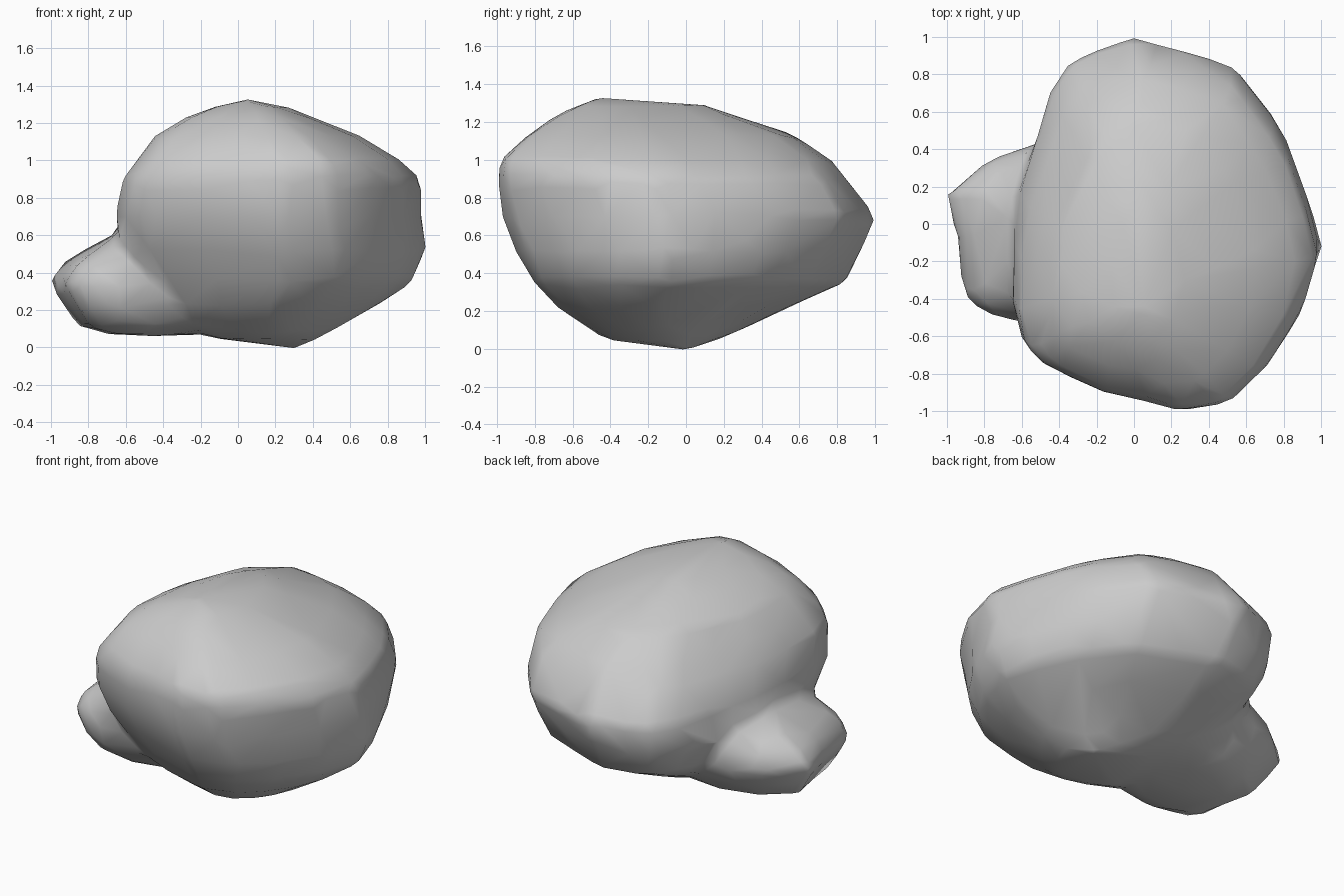
import bpy, bmesh

if "Cube" in bpy.data.objects:
    bpy.data.objects.remove(bpy.data.objects["Cube"])


def fit(points):
    """Scale an outline so it spans -1..1 on both axes."""
    xs, ys = [p[0] for p in points], [p[1] for p in points]
    return [(2 * (x - min(xs)) / (max(xs) - min(xs)) - 1,
             2 * (y - min(ys)) / (max(ys) - min(ys)) - 1) for x, y in points]


def corner_scale(u, v, z, corners):
    """Fuller or slimmer corners (by quadrant sign), one amount low and one high."""
    low, high = corners.get((u > 0, v > 0), (0, 0))
    w_low = max(0, min(1, (0.8 - z) / 0.35))
    w_high = max(0, min(1, (z - 0.85) / 0.2))
    return 1 + (low * w_low + high * w_high) * min(1, 2 * abs(u * v))


def loft(name, outline, levels, bottom, top, corners={}):
    """Stack copies of an outline; each level is z, x min, x max, y min, y max."""
    bm = bmesh.new()
    rings = []
    for z, x0, x1, y0, y1 in levels:
        ring = []
        for u, v in fit(outline):
            s = corner_scale(u, v, z, corners)
            ring.append(bm.verts.new(((x0 + x1) / 2 + s * u * (x1 - x0) / 2,
                                      (y0 + y1) / 2 + s * v * (y1 - y0) / 2, z)))
        rings.append(ring)
    n = len(outline)
    low, high = bm.verts.new(bottom), bm.verts.new(top)
    for i in range(n):
        j = (i + 1) % n
        bm.faces.new((low, rings[0][j], rings[0][i]))
        bm.faces.new((high, rings[-1][i], rings[-1][j]))
        for a, b in zip(rings, rings[1:]):
            bm.faces.new((a[i], a[j], b[j], b[i]))
    bmesh.ops.recalc_face_normals(bm, faces=bm.faces)
    bmesh.ops.triangulate(bm, faces=bm.faces)
    mesh = bpy.data.meshes.new(name)
    bm.to_mesh(mesh)
    bm.free()
    obj = bpy.data.objects.new(name, mesh)
    bpy.context.collection.objects.link(obj)
    return obj


# Large boulder with uneven corners
boulder_plan = [(1.0, -.12), (.94, .15), (.84, .45), (.76, .6), (.55, .86), (.28, .93),
                (0, .99), (-.2, .91), (-.34, .84), (-.44, .69), (-.52, .44), (-.62, .17),
                (-.66, -.1), (-.68, -.4), (-.63, -.62), (-.54, -.72), (-.4, -.79),
                (-.2, -.88), (.05, -.93), (.24, -.98), (.52, -.91), (.72, -.71), (.9, -.43)]
boulder_levels = [(.05, -.14, .43, -.43, .17), (.12, -.30, .57, -.54, .33),
                  (.23, -.46, .76, -.70, .55), (.35, -.55, .94, -.81, .82),
                  (.52, -.65, 1.01, -.91, .91), (.70, -.67, .99, -.98, 1.0),
                  (.90, -.62, .98, -1.0, .865), (1.0, -.54, .86, -.975, .79),
                  (1.13, -.45, .65, -.83, .60), (1.23, -.28, .40, -.69, .29),
                  (1.29, -.12, .25, -.57, .13)]
boulder = loft("boulder", boulder_plan, boulder_levels, (.34, .02, -.01), (.04, -.47, 1.33),
               {(True, True): (-.09, -.05), (False, True): (.09, -.08),
                (False, False): (-.06, 0), (True, False): (0, .09)})

# Small lump against the left side
lump_plan = [(-1, .15), (-.95, -.08), (-.92, -.38), (-.84, -.46), (-.72, -.51), (-.5, -.52),
             (-.28, -.45), (-.16, -.25), (-.12, 0), (-.18, .25), (-.32, .42), (-.52, .44),
             (-.68, .39), (-.82, .32)]
lump_levels = [(.07, -.70, -.2, -.33, .14), (.11, -.86, -.1, -.43, .27),
               (.22, -.94, 0, -.51, .39), (.34, -1.02, .05, -.53, .46),
               (.45, -.95, .05, -.50, .45), (.53, -.82, .05, -.44, .42)]
lump = loft("lump_cutter", lump_plan, lump_levels, (-.45, -.1, .06), (-.6, -.03, .64))

# Merge into one rock, soften the crease, then reduce to coarse smooth-shaded facets
union = boulder.modifiers.new("merge", 'BOOLEAN')
union.operation, union.solver, union.object = 'UNION', 'EXACT', lump
remesh = boulder.modifiers.new("remesh", 'REMESH')
remesh.mode, remesh.voxel_size = 'VOXEL', 0.04
soften = boulder.modifiers.new("soften", 'SMOOTH')
soften.factor, soften.iterations = 0.5, 7
coarse = boulder.modifiers.new("coarse", 'DECIMATE')
coarse.ratio = 0.045
bpy.context.view_layer.objects.active = boulder
boulder.select_set(True)
for name in ("merge", "remesh", "soften", "coarse"):
    bpy.ops.object.modifier_apply(modifier=name)
bpy.data.objects.remove(lump)
boulder.data.shade_smooth()
